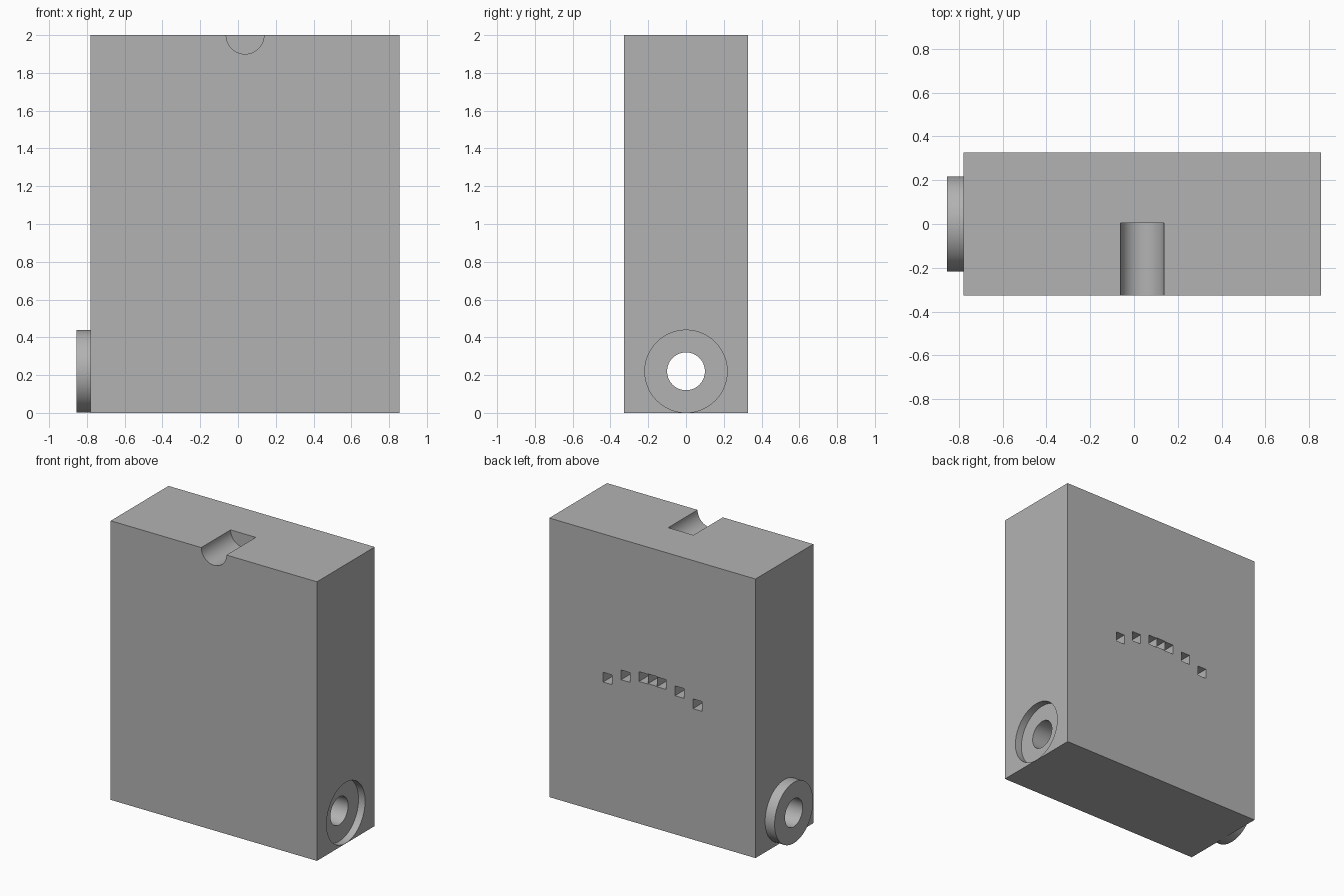
import bpy
import math
from mathutils import Vector

if "Cube" in bpy.data.objects:
    bpy.data.objects.remove(bpy.data.objects["Cube"], do_unlink=True)

# Main sizes
LEFT, RIGHT, HALF_DEPTH, HEIGHT = 0.855, -0.78, 0.327, 2.0
MID_X = (LEFT + RIGHT) / 2
PORT_Z, PORT_R, BORE_R = 0.22, 0.218, 0.1

grey = bpy.data.materials.new("plain_grey")
grey.use_nodes = True
COLOUR = (0.45, 0.45, 0.45, 1)
grey.diffuse_color = COLOUR
grey.node_tree.nodes["Principled BSDF"].inputs["Base Color"].default_value = COLOUR


def box(name, low, high):
    low, high = Vector(low), Vector(high)
    bpy.ops.mesh.primitive_cube_add(size=1, location=(low + high) / 2)
    ob = bpy.context.object
    ob.name = name
    ob.scale = high - low
    bpy.ops.object.transform_apply(location=True, rotation=False, scale=True)
    return ob


def rod(name, start, end, radius):
    """Cylinder between two points."""
    start, end = Vector(start), Vector(end)
    axis = end - start
    bpy.ops.mesh.primitive_cylinder_add(
        vertices=96, radius=radius, depth=axis.length, location=(start + end) / 2,
        rotation=axis.to_track_quat("Z", "Y").to_euler())
    ob = bpy.context.object
    ob.name = name
    bpy.ops.object.transform_apply(location=True, rotation=True, scale=True)
    return ob


def combine(target, tool, operation):
    """Apply a boolean and drop the tool."""
    tool.hide_render = True
    mod = target.modifiers.new(tool.name, "BOOLEAN")
    mod.operation, mod.solver, mod.object = operation, "EXACT", tool
    bpy.context.view_layer.objects.active = target
    bpy.ops.object.modifier_apply(modifier=mod.name)
    bpy.data.objects.remove(tool, do_unlink=True)


# Solid block with the round boss on its right side
body = box("block_body", (RIGHT, -HALF_DEPTH, 0), (LEFT, HALF_DEPTH, HEIGHT))
boss = rod("round_boss", (-LEFT, 0, PORT_Z), (RIGHT + 0.1, 0, PORT_Z), PORT_R)
combine(body, boss, "UNION")

# Matching round socket on the left side
socket = rod("socket_cutter", (LEFT - 0.052, 0, PORT_Z), (LEFT + 0.1, 0, PORT_Z), PORT_R)
combine(body, socket, "DIFFERENCE")

# Bore running through boss, block and socket
bore = rod("bore_cutter", (-1, 0, PORT_Z), (1, 0, PORT_Z), BORE_R)
combine(body, bore, "DIFFERENCE")

# Half-round groove in the top, open to the front
groove = rod("groove_cutter", (MID_X, -0.5, HEIGHT), (MID_X, 0.005, HEIGHT), BORE_R)
combine(body, groove, "DIFFERENCE")

# Arc of small square holes in the back
STEP, ARC_R, ARC_TOP = 0.0713, 0.8, 1.057
for i in (-5, -3, -1, 0, 1, 3, 5):
    dx = i * STEP
    x = MID_X + dx
    z = ARC_TOP - ARC_R + math.sqrt(ARC_R ** 2 - dx ** 2)
    h = STEP * 0.49
    hole = box("hole_cutter", (x - h, HALF_DEPTH - 0.15, z - h), (x + h, HALF_DEPTH + 0.1, z + h))
    combine(body, hole, "DIFFERENCE")

# Finish
body.data.materials.clear()
body.data.materials.append(grey)
bpy.ops.object.select_all(action="DESELECT")
body.select_set(True)
bpy.context.view_layer.objects.active = body
bpy.ops.object.shade_smooth_by_angle(angle=math.radians(30))
